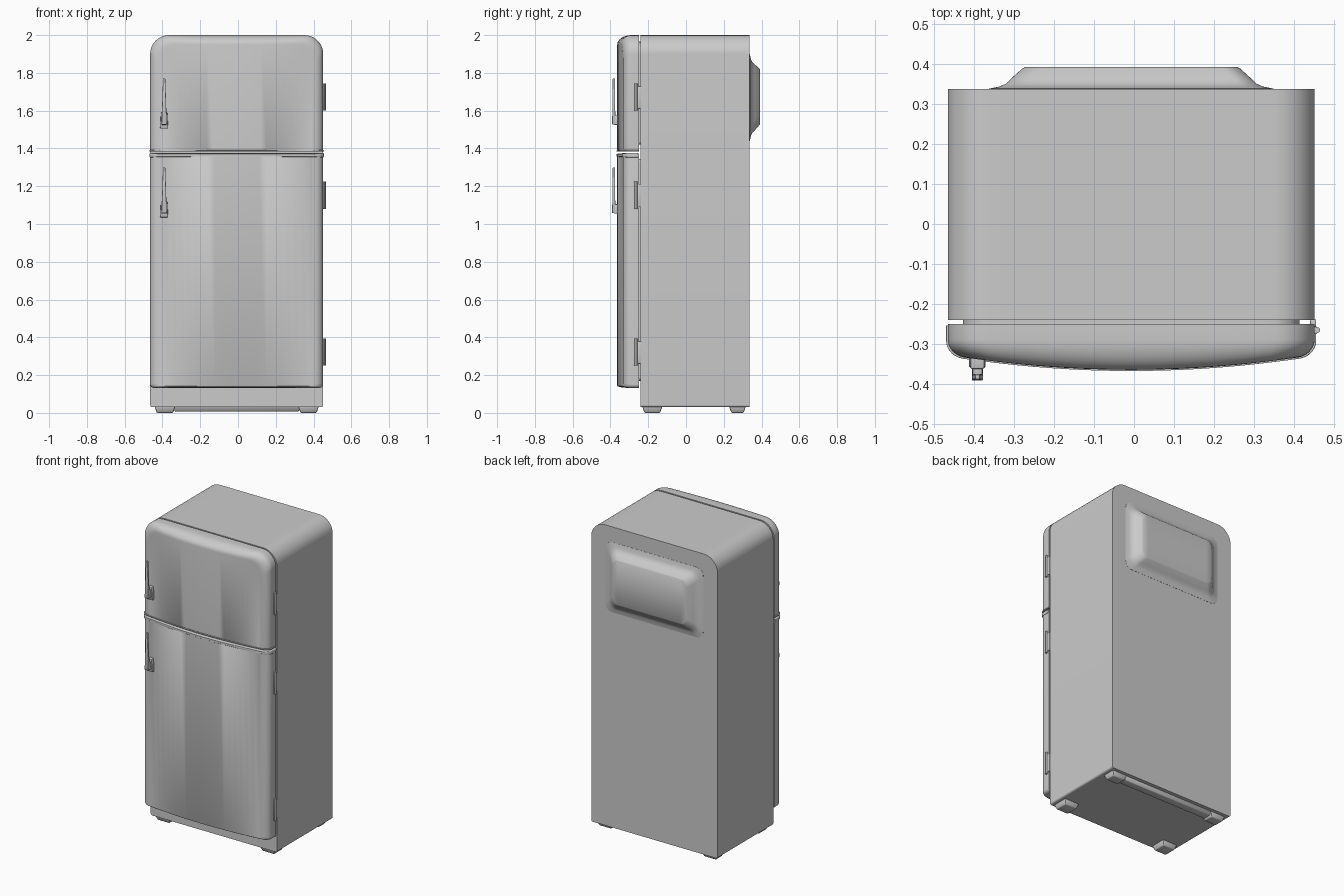
import bpy, bmesh, math

if "Cube" in bpy.data.objects:
    bpy.data.objects.remove(bpy.data.objects["Cube"], do_unlink=True)

CX = -0.007   # cabinet centre line
HALF = 0.458  # cabinet half width

enamel = bpy.data.materials.new("grey enamel")
enamel.use_nodes = True
GREY = (0.6, 0.6, 0.6, 1)
enamel.diffuse_color = GREY
enamel.node_tree.nodes["Principled BSDF"].inputs["Base Color"].default_value = GREY


def finish(name, bm):
    bmesh.ops.remove_doubles(bm, verts=bm.verts, dist=0.00005)
    bmesh.ops.recalc_face_normals(bm, faces=bm.faces)
    mesh = bpy.data.meshes.new(name)
    bm.to_mesh(mesh)
    bm.free()
    obj = bpy.data.objects.new(name, mesh)
    bpy.context.collection.objects.link(obj)
    mesh.materials.append(enamel)
    bpy.ops.object.select_all(action="DESELECT")
    obj.select_set(True)
    bpy.context.view_layer.objects.active = obj
    bpy.ops.object.shade_smooth_by_angle(angle=math.radians(35))
    return obj


def drop(d, r):
    """Height lost to a rounded corner at distance d from the side."""
    return r - math.sqrt(max(r * r - (r - d) ** 2, 0)) if d < r else 0


def panel(name, half, z0, z1, r_top, r_bot, sections):
    """Rounded upright slab lofted along y.
    Each section is (y, side inset, top inset, bottom inset, bulge)."""
    dists = set()
    for r in (r_top, r_bot):
        dists |= {round(r * (1 - math.cos(i * math.pi / 16)), 5) for i in range(9)}
    r = max(r_top, r_bot)
    dists |= {r + (half - r) * i / 10 for i in range(1, 10)}
    dists = sorted(dists)
    cols = [(d - half, d) for d in dists] + [(0, half)] + [(half - d, d) for d in reversed(dists)]
    bm = bmesh.new()
    rings = []
    for y, side, top, bot, bulge in sections:
        upper, lower = [], []
        for x, d in cols:
            sx = x * (half - side) / half
            sy = y - bulge * (1 - (x / half) ** 2)
            upper.append(bm.verts.new((CX + sx, sy, z1 - top - drop(d, r_top))))
            lower.append(bm.verts.new((CX + sx, sy, z0 + bot + drop(d, r_bot))))
        rings.append((upper, lower))
    for upper, lower in (rings[0], rings[-1]):
        for i in range(len(cols) - 1):
            bm.faces.new((upper[i], upper[i + 1], lower[i + 1], lower[i]))
    loops = [u + l[::-1] for u, l in rings]
    for a, b in zip(loops, loops[1:]):
        for i in range(len(a)):
            j = (i + 1) % len(a)
            bm.faces.new((a[i], a[j], b[j], b[i]))
    return finish(name, bm)


def taper(name, low, high, bevel=0.004):
    """Box between two level rectangles (x0, x1, y0, y1, z)."""
    bm = bmesh.new()
    rows = []
    for x0, x1, y0, y1, z in (low, high):
        rows.append([bm.verts.new((x, y, z)) for x, y in ((x0, y0), (x1, y0), (x1, y1), (x0, y1))])
    for row in rows:
        bm.faces.new(row)
    for i in range(4):
        j = (i + 1) % 4
        bm.faces.new((rows[0][i], rows[0][j], rows[1][j], rows[1][i]))
    bmesh.ops.recalc_face_normals(bm, faces=bm.faces)
    if bevel:
        bmesh.ops.bevel(bm, geom=bm.edges[:], offset=bevel, segments=2, profile=0.5, affect="EDGES")
    return finish(name, bm)


def rolled(top, bot, side=0.05):
    """Door sections: flat back, then a rolled edge into the bowed front."""
    out = [(-0.25, 0, 0, 0, 0)]
    for i in range(9):
        t = i * math.pi / 16
        s, c = math.sin(t), 1 - math.cos(t)
        out.append((-0.288 - 0.046 * s, side * c, top * c, bot * c, 0.03 * s))
    return out


# Cabinet with rounded top corners
panel("cabinet", HALF, 0.03, 2.0, 0.1, 0.012,
      [(-0.24, 0, 0, 0, 0), (0.337, 0, 0, 0, 0)])

# Raised compressor cover on the back
panel("rear_cover", 0.355, 1.44, 1.9, 0.05, 0.05,
      [(0.33, 0, 0, 0, 0), (0.338, 0, 0, 0, 0), (0.343, 0.025, 0.025, 0.025, 0),
       (0.35, 0.042, 0.042, 0.042, 0), (0.362, 0.054, 0.053, 0.053, 0),
       (0.388, 0.083, 0.077, 0.084, 0), (0.392, 0.09, 0.083, 0.09, 0)])

# Doors, their seals and the lips where they meet
panel("freezer_door", HALF, 1.384, 2.0, 0.1, 0.012, rolled(0.05, 0.008))
panel("fridge_door", HALF, 0.132, 1.374, 0.012, 0.02, rolled(0.008, 0.012))
panel("freezer_lip", HALF + 0.004, 1.383, 1.391, 0.003, 0.003,
      [(y - 0.003, *rest) for y, *rest in rolled(0.002, 0.002)])
panel("fridge_lip", HALF + 0.004, 1.352, 1.376, 0.006, 0.006,
      [(y - 0.003, *rest) for y, *rest in rolled(0.006, 0.006)])
for name, z0, z1, r in (("freezer_seal", 1.42, 1.965, 0.07), ("fridge_seal", 0.17, 1.345, 0.02)):
    panel(name, 0.42, z0, z1, r, 0.02, [(-0.252, 0, 0, 0, 0), (-0.238, 0, 0, 0, 0)])

# Lever handles on the right edge of each door
HX = -0.391
for name, z in (("freezer", 1.505), ("fridge", 1.035)):
    taper(name + "_handle_base", (HX - 0.021, HX + 0.021, -0.358, -0.32, z),
          (HX - 0.017, HX + 0.017, -0.362, -0.32, z + 0.085))
    taper(name + "_handle_neck", (HX - 0.014, HX + 0.014, -0.382, -0.34, z + 0.02),
          (HX - 0.012, HX + 0.012, -0.384, -0.34, z + 0.07))
    taper(name + "_handle_lever", (HX - 0.014, HX + 0.014, -0.391, -0.374, z + 0.022),
          (HX - 0.006, HX + 0.006, -0.388, -0.376, z + 0.265), 0.003)

# Hinge plates with pins on the left side
for i, z in enumerate((0.25, 1.08, 1.6)):
    taper(f"hinge_plate_{i + 1}", (0.44, 0.457, -0.275, -0.256, z),
          (0.44, 0.457, -0.275, -0.256, z + 0.145), 0.003)
    taper(f"hinge_leaf_{i + 1}", (0.44, 0.455, -0.258, -0.238, z + 0.01),
          (0.44, 0.455, -0.258, -0.238, z + 0.13), 0.003)
    bm = bmesh.new()
    bmesh.ops.create_cone(bm, cap_ends=True, segments=12, radius1=0.007, radius2=0.007, depth=0.145)
    bmesh.ops.translate(bm, verts=bm.verts, vec=(0.458, -0.265, z + 0.0725))
    finish(f"hinge_pin_{i + 1}", bm)

# Feet and the rear cross bar
for side, s in (("right", -1), ("left", 1)):
    for end, y0, y1 in (("front", -0.232, -0.125), ("rear", 0.228, 0.317)):
        xa, xb = sorted((CX + s * 0.325, CX + s * 0.435))
        taper(f"{end}_{side}_foot", (xa + 0.012, xb - 0.012, y0 + 0.012, y1 - 0.012, 0),
              (xa, xb, y0, y1, 0.034), 0.006)
taper("rear_cross_bar", (CX - 0.33, CX + 0.33, 0.25, 0.3, 0.008),
      (CX - 0.33, CX + 0.33, 0.235, 0.315, 0.034))
